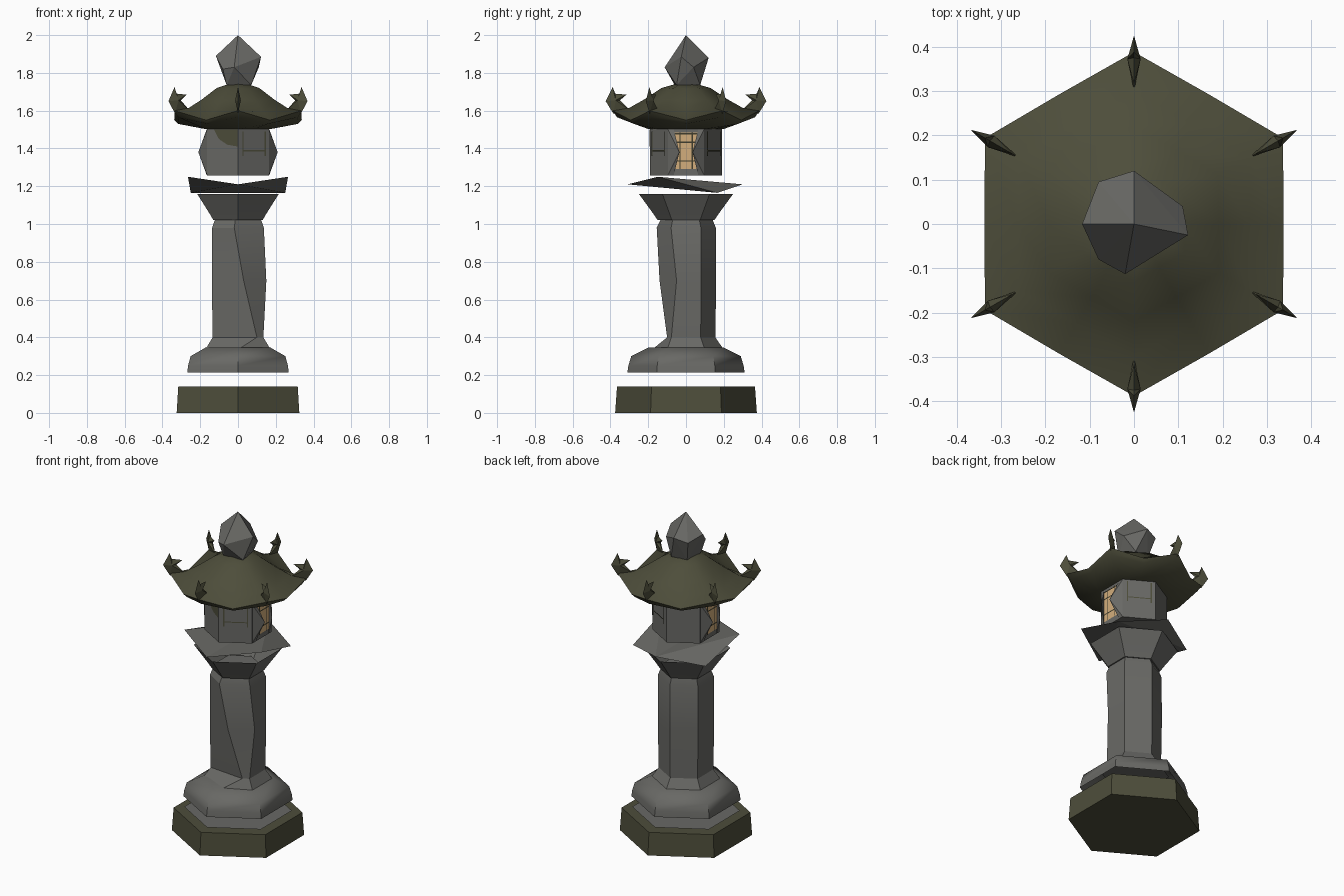
import bpy, bmesh
from math import sin, cos, radians, pi

if "Cube" in bpy.data.objects:
    bpy.data.objects.remove(bpy.data.objects["Cube"])


def material(name, rgb):
    m = bpy.data.materials.new(name)
    m.use_nodes = True
    m.diffuse_color = (*rgb, 1)
    m.node_tree.nodes["Principled BSDF"].inputs["Base Color"].default_value = (*rgb, 1)
    return m


stone = material("grey stone", (0.14, 0.14, 0.13))
moss = material("mossy stone", (0.075, 0.075, 0.043))
paper = material("warm paper", (0.65, 0.42, 0.2))
wood = material("dark lattice", (0.05, 0.045, 0.025))


def build(name, verts, faces, mat, smooth=None, fix=True):
    bm = bmesh.new()
    vs = [bm.verts.new(v) for v in verts]
    for f in faces:
        bm.faces.new([vs[i] for i in f])
    if fix:
        bmesh.ops.recalc_face_normals(bm, faces=bm.faces[:])
    me = bpy.data.meshes.new(name)
    bm.to_mesh(me)
    bm.free()
    me.materials.append(mat)
    ob = bpy.data.objects.new(name, me)
    bpy.context.collection.objects.link(ob)
    if smooth:
        bpy.ops.object.select_all(action='DESELECT')
        ob.select_set(True)
        bpy.context.view_layer.objects.active = ob
        bpy.ops.object.shade_smooth_by_angle(angle=radians(smooth))
    return ob


def hexagon(r, z, zmid=None):
    """Hexagon ring with corners on the y axis; zmid adds edge midpoints."""
    pts = []
    for i in range(12):
        a = -pi / 2 + i * pi / 6
        if i % 2 == 0:
            pts.append((r * cos(a), r * sin(a), z))
        elif zmid is not None:
            pts.append((r * 0.87 * cos(a), r * 0.87 * sin(a), zmid))
    return pts


def loft(name, rings, mat, smooth=None, bottom=True, top=True):
    n = len(rings[0])
    faces = [(k * n + i, k * n + (i + 1) % n, (k + 1) * n + (i + 1) % n, (k + 1) * n + i)
             for k in range(len(rings) - 1) for i in range(n)]
    if bottom:
        faces.append(tuple(reversed(range(n))))
    if top:
        faces.append(tuple(range((len(rings) - 1) * n, len(rings) * n)))
    return build(name, [p for r in rings for p in r], faces, mat, smooth)


# Base, floating inset sheet and foot
loft("base", [hexagon(0.375, 0), hexagon(0.365, 0.14)], moss)
build("base_inset", hexagon(0.305, 0.148), [range(6)], stone, fix=False)
loft("foot", [hexagon(0.31, 0.215), hexagon(0.305, 0.25), hexagon(0.29, 0.3),
              hexagon(0.2, 0.345)], stone, 50, bottom=False)

# Column: the front corner wanders sideways, giving rough-hewn facets
rings = []
for z, r, fx, fy in ((0.335, 0.2, 0.0, -0.18), (0.4, 0.155, 0.1, -0.1), (0.7, 0.16, 0.03, -0.14),
                     (0.98, 0.158, -0.02, -0.155), (1.05, 0.13, -0.01, -0.12)):
    ring = hexagon(r, z)
    ring[0] = (fx, fy, z)
    rings.append(ring)
rings[2][1] = (0.15, -0.05, 0.7)
loft("column", rings, stone, 25)

# Capital, open at the top
loft("capital", [hexagon(0.15, 1.02), hexagon(0.17, 1.05), hexagon(0.25, 1.16)], stone, 20, top=False)

# Bent slab: valley from front tip to back tip, raised front and lowered rear corners
build("slab", [(0, -0.31, 1.21), (0, 0.3, 1.21), (0.265, -0.15, 1.25), (-0.265, -0.15, 1.25),
               (0.25, 0.165, 1.165), (-0.25, 0.165, 1.165)],
      [(0, 2, 1), (0, 1, 3), (0, 4, 2), (2, 4, 1), (0, 3, 5), (3, 1, 5), (0, 5, 4), (1, 4, 5)], stone)

# Lamp house
loft("lamp_house", [hexagon(0.19, 1.258), hexagon(0.19, 1.51)], stone)


def plate(name, deg, pts, mat, off):
    """Flat painted piece on the lamp wall facing deg; pts are (sideways, height)."""
    a = radians(deg)
    d = 0.1646 + off
    verts = [(d * cos(a) - u * sin(a), d * sin(a) + u * cos(a), z) for u, z in pts]
    return build(name, verts, [range(len(pts))], mat, fix=False)


def bar(name, deg, u0, u1, z0, z1, mat, off):
    return plate(name, deg, [(u0, z0), (u1, z0), (u1, z1), (u0, z1)], mat, off)


# Lit windows with lattice, flanked by outward-bulging shutters
for side, deg in (("left", 0), ("right", 180)):
    s = cos(radians(deg))
    bar(side + "_window", deg, -0.08, 0.08, 1.29, 1.485, paper, 0.003)
    for z in (1.33, 1.43, 1.475):
        bar(side + "_lattice_rail", deg, -0.08, 0.08, z, z + 0.007, wood, 0.006)
    for u in (-0.035, 0.03):
        bar(side + "_lattice_post", deg, u, u + 0.006, 1.29, 1.485, wood, 0.006)
    for t in (-1, 1):
        build(side + "_shutter", [(s * 0.164, t * 0.095, 1.5), (s * 0.164, t * 0.095, 1.26),
                                  (s * 0.21, t * 0.035, 1.38), (s * 0.166, t * 0.065, 1.5),
                                  (s * 0.166, t * 0.065, 1.26)],
              [(0, 1, 2), (0, 2, 3), (1, 4, 2), (2, 4, 3), (0, 3, 4, 1)], stone)

# Blind panels on two walls, moss patch on a third
for name, deg in (("front_panel", -60), ("back_panel", 60)):
    for u in (-0.07, 0.065):
        bar(name + "_post", deg, u, u + 0.007, 1.36, 1.49, moss, 0.005)
    bar(name + "_rail", deg, -0.07, 0.07, 1.385, 1.391, moss, 0.005)
plate("moss_patch", -120, [(-0.05, 1.5), (-0.02, 1.45), (0.03, 1.42), (0.094, 1.41), (0.094, 1.5)],
      moss, 0.003)

# Roof with lifted corners
loft("roof", [hexagon(0.2, 1.503, 1.503), hexagon(0.365, 1.565, 1.53), hexagon(0.388, 1.6, 1.55),
              hexagon(0.3, 1.615, 1.595), hexagon(0.22, 1.66, 1.65), hexagon(0.13, 1.72, 1.715),
              hexagon(0.06, 1.74, 1.74)], moss, 60)

# Hooked blades at the roof corners
outline = [(0.385, 1.585), (0.425, 1.65), (0.388, 1.725), (0.375, 1.69), (0.315, 1.685), (0.35, 1.655),
           (0.3, 1.605)]
n = len(outline)
for k in range(6):
    a = -pi / 2 + k * pi / 3
    pts = [(r, 0, z) for r, z in outline] + [(0.372, t, 1.655) for t in (-0.015, 0.015)]
    verts = [(r * cos(a) - t * sin(a), r * sin(a) + t * cos(a), z) for r, t, z in pts]
    build("roof_horn", verts, [(i, (i + 1) % n, c) for i in range(n) for c in (n, n + 1)], moss)

# Faceted finial as a hull of a few points
bm = bmesh.new()
for p in [(0, 0, 2), (-0.117, 0, 1.89), (0, 0.12, 1.88), (0.122, -0.025, 1.885), (-0.02, -0.113, 1.83),
          (-0.08, 0.095, 1.86), (0.11, 0.04, 1.83), (-0.08, -0.08, 1.82),
          (-0.06, -0.06, 1.735), (0.07, -0.05, 1.735), (0.05, 0.075, 1.735), (-0.05, 0.06, 1.735)]:
    bm.verts.new(p)
bmesh.ops.convex_hull(bm, input=bm.verts[:])
bmesh.ops.recalc_face_normals(bm, faces=bm.faces[:])
mesh = bpy.data.meshes.new("finial")
bm.to_mesh(mesh)
bm.free()
mesh.materials.append(stone)
bpy.context.collection.objects.link(bpy.data.objects.new("finial", mesh))
